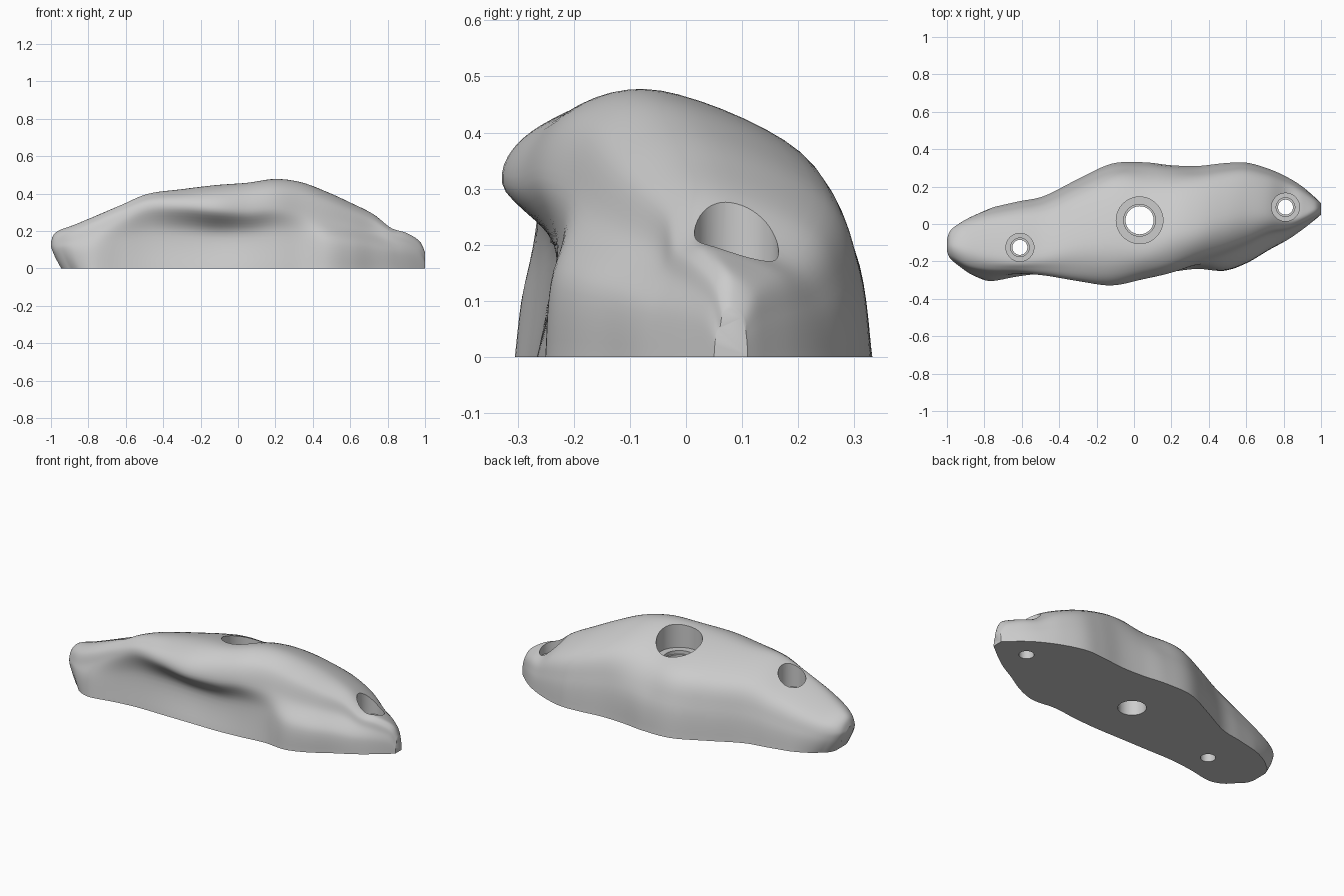
import bpy, bmesh, math

if "Cube" in bpy.data.objects:
    bpy.data.objects.remove(bpy.data.objects["Cube"])

# Stations: x, base front y, lip y, lip z, crest y, crest z, base back y
STATIONS = [
    (-1.0, -.155, -.15, .10, -.115, .14, -.06),
    (-.985, -.195, -.185, .10, -.115, .18, -.025),
    (-.95, -.23, -.21, .13, -.12, .205, .008),
    (-.88, -.28, -.25, .14, -.14, .23, .047),
    (-.77, -.305, -.27, .18, -.16, .275, .085),
    (-.62, -.28, -.265, .26, -.17, .338, .12),
    (-.48, -.265, -.275, .32, -.15, .395, .15),
    (-.30, -.265, -.305, .325, -.11, .42, .24),
    (-.12, -.265, -.328, .31, -.10, .442, .322),
    (.05, -.265, -.295, .305, -.10, .455, .33),
    (.20, -.255, -.26, .32, -.05, .475, .314),
    (.34, -.24, -.21, .30, -.02, .457, .31),
    (.48, -.25, -.17, .25, .02, .405, .325),
    (.60, -.21, -.12, .22, .05, .35, .328),
    (.72, -.14, -.06, .19, .06, .29, .295),
    (.82, -.085, -.035, .15, .045, .215, .25),
    (.90, -.03, .0, .13, .055, .188, .20),
    (.97, .025, .04, .10, .08, .145, .14),
    (1.0, .05, .06, .05, .08, .085, .11),
]


def spline(pts, steps):
    """Catmull-Rom curve through points of any dimension."""
    ext = [pts[0]] + list(pts) + [pts[-1]]
    out = []
    for i in range(1, len(ext) - 2):
        for s in range(steps):
            t = s / steps
            out.append(tuple(
                .5 * (2 * b + (c - a) * t + (2 * a - 5 * b + 4 * c - d) * t * t
                      + (3 * b - a - 3 * c + d) * t ** 3)
                for a, b, c, d in zip(*ext[i - 1:i + 3])))
    return out + [tuple(pts[-1])]


def bell(x, centre, width):
    return math.exp(-((x - centre) / width) ** 2)


def section(x, yf, yl, zl, yt, zt, yb):
    """Cross-section from the front base, over the lip and crest, to the back base."""
    w = min(1, (yb - yf) / .3)
    pocket = (.012 + .025 * bell(x, -.1, .38)) * w
    k = .71 - .07 * bell(x, .14, .13)
    pts = [(yf, 0), (yf + pocket, zl * .6), (yl, zl),
           (yl * .72 + yt * .28, zl + (zt - zl) * .75), (yt, zt),
           (yt + (yb - yt) * k, zt * .78),
           (yb - (yb - yt) * .07, zt * .42), (yb, 0)]
    return spline(pts, 7)


def make_object(name, bm):
    bmesh.ops.recalc_face_normals(bm, faces=bm.faces)
    me = bpy.data.meshes.new(name)
    bm.to_mesh(me)
    bm.free()
    ob = bpy.data.objects.new(name, me)
    bpy.context.collection.objects.link(ob)
    return ob


def skin(bm, rings):
    """Closed tube through equal rings, capped at both ends."""
    for a, b in zip(rings, rings[1:]):
        for i in range(len(a)):
            j = (i + 1) % len(a)
            bm.faces.new((a[i], a[j], b[j], b[i]))
    bm.faces.new(rings[0])
    bm.faces.new(rings[-1])


# Main body, lofted along x, with the left end tucked under
bm = bmesh.new()
rings = []
for st in spline(STATIONS, 6):
    x = st[0]
    tuck = max(0, min(1, (-.75 - x) / .2)) * .055
    rings.append([bm.verts.new((x + tuck * max(0, 1 - z / .12) ** 1.3, y, max(z, 0)))
                  for y, z in section(*st)])
skin(bm, rings)
body = make_object("climbing_hold_body", bm)


# Stepped bolt holes: x, y, bore radius, counterbore radius, seat height
def bolt_cutter(x, y, r, big, seat):
    bm = bmesh.new()
    profile = [(r, -.1), (r, seat - .02), (r + .01, seat - .02),
               (r + .01, seat), (big, seat), (big, .8)]
    n = 48
    skin(bm, [[bm.verts.new((x + q * math.cos(2 * math.pi * i / n),
                             y + q * math.sin(2 * math.pi * i / n), z))
               for i in range(n)] for q, z in profile])
    return make_object("bolt_hole_cutter", bm)


bpy.context.view_layer.objects.active = body
body.select_set(True)
for hole in [(.03, .02, .075, .125, .325),
             (-.61, -.125, .04, .075, .23),
             (.81, .09, .04, .075, .135)]:
    cutter = bolt_cutter(*hole)
    cutter.hide_render = True
    mod = body.modifiers.new("bolt_hole", 'BOOLEAN')
    mod.operation = 'DIFFERENCE'
    mod.solver = 'EXACT'
    mod.object = cutter
    bpy.ops.object.modifier_apply(modifier=mod.name)
    bpy.data.objects.remove(cutter)

bpy.ops.object.shade_smooth_by_angle(angle=math.radians(40))
